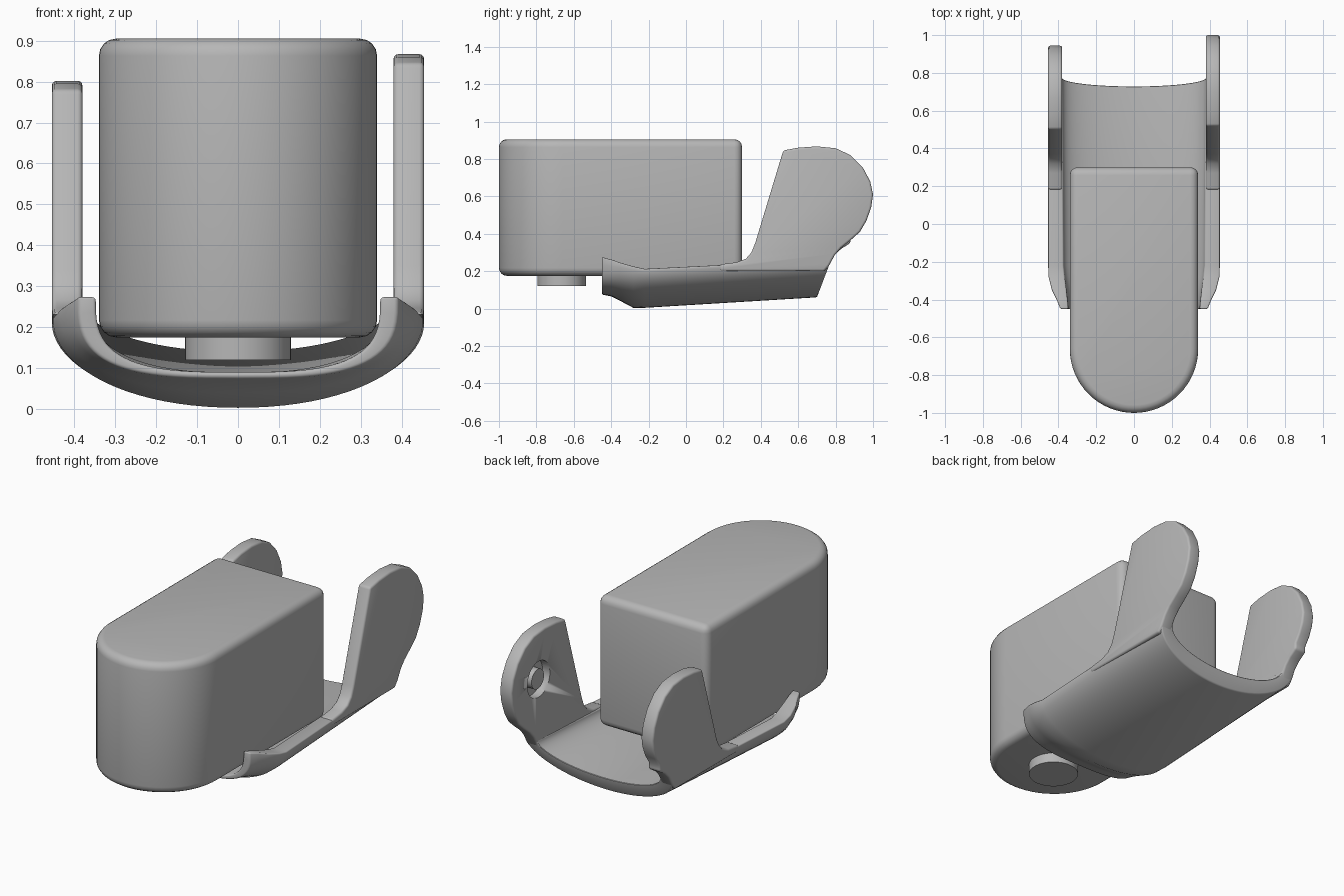
import bpy, bmesh, math

cube = bpy.data.objects.get("Cube")
if cube:
    bpy.data.objects.remove(cube)

grey = bpy.data.materials.new("plain grey")
grey.use_nodes = True
grey.diffuse_color = (0.47, 0.47, 0.47, 1)
grey.node_tree.nodes["Principled BSDF"].inputs["Base Color"].default_value = grey.diffuse_color


def add_object(name, bm, bevel=0.0, segments=3):
    """Turn a bmesh into a bevelled, smooth-shaded object."""
    bmesh.ops.recalc_face_normals(bm, faces=bm.faces)
    mesh = bpy.data.meshes.new(name)
    bm.to_mesh(mesh)
    bm.free()
    obj = bpy.data.objects.new(name, mesh)
    bpy.context.collection.objects.link(obj)
    mesh.materials.append(grey)
    bpy.ops.object.select_all(action='DESELECT')
    obj.select_set(True)
    bpy.context.view_layer.objects.active = obj
    if bevel:
        mod = obj.modifiers.new("rounding", 'BEVEL')
        mod.width, mod.segments = bevel, segments
        mod.limit_method, mod.angle_limit = 'ANGLE', math.radians(40)
        bpy.ops.object.modifier_apply(modifier=mod.name)
    bpy.ops.object.shade_smooth_by_angle(angle=math.radians(35))
    return obj


def extrude(points, offset):
    """Extrude a closed outline of 3D points along an offset."""
    bm = bmesh.new()
    face = bm.faces.new([bm.verts.new(p) for p in points])
    out = bmesh.ops.extrude_face_region(bm, geom=[face])
    moved = [v for v in out["geom"] if isinstance(v, bmesh.types.BMVert)]
    bmesh.ops.translate(bm, verts=moved, vec=offset)
    return bm


def circle(radius, count=40):
    steps = [2 * math.pi * i / count for i in range(count)]
    return [(radius * math.cos(t), radius * math.sin(t)) for t in steps]


# Main body: block with a half-round front
arc = [math.pi + math.pi * i / 32 for i in range(33)]
outline = [(0.34 * math.cos(t), -0.66 + 0.34 * math.sin(t), 0.175) for t in arc]
outline += [(0.34, 0.3, 0.175), (-0.34, 0.3, 0.175)]
add_object("body", extrude(outline, (0, 0, 0.73)), 0.042, 4)

# Round peg under the body
add_object("bottom_peg", extrude([(x, y - 0.665, 0.12) for x, y in circle(0.13)], (0, 0, 0.08)))

# Cradle: U sections lofted front to back
# y, outer half width, bottom, rim, squareness, inner half width, floor
stations = [
    (-0.45, 0.39, 0.075, 0.275, 3.2, 0.347, 0.09),
    (-0.40, 0.41, 0.065, 0.262, 2.9, 0.352, 0.09),
    (-0.35, 0.435, 0.04, 0.245, 2.4, 0.358, 0.088),
    (-0.28, 0.453, 0.003, 0.225, 2.1, 0.367, 0.085),
    (-0.22, 0.455, 0.004, 0.212, 2.0, 0.373, 0.086),
    (0.70, 0.455, 0.06, 0.262, 2.0, 0.38, 0.14),
]
STEPS = 40


def u_curve(half, low, rim, power):
    pts = []
    for i in range(STEPS + 1):
        t = math.pi * (i / STEPS - 0.5)
        s, c = math.sin(t), max(math.cos(t), 0)
        x = math.copysign(abs(s) ** (2 / power), s) * half
        pts.append((x, low + (rim - low) * (1 - c ** (2 / power))))
    return pts


bm = bmesh.new()
rings = []
for y, half, low, rim, power, inner, floor in stations:
    slant = 0.38 if y > 0 else 0
    section = u_curve(half, low, rim, power) + u_curve(inner, floor, rim, power)[::-1]
    rings.append([bm.verts.new((x, y + slant * (z - low), z)) for x, z in section])
size = len(rings[0])
for a, b in zip(rings, rings[1:]):
    for i in range(size):
        j = (i + 1) % size
        bm.faces.new((a[i], a[j], b[j], b[i]))
for ring in (rings[0], rings[-1]):
    for i in range(STEPS):
        bm.faces.new((ring[i], ring[i + 1], ring[size - 2 - i], ring[size - 1 - i]))
add_object("cradle", bm, 0.012)

# Side ears: the one on the right is a little smaller
ear = [(0.18, 0.2), (0.18, 0.236), (0.27, 0.247), (0.32, 0.266), (0.35, 0.3), (0.37, 0.35),
       (0.52, 0.845), (0.6, 0.86), (0.7, 0.867), (0.8, 0.857), (0.88, 0.82), (0.945, 0.755),
       (0.985, 0.68), (1.0, 0.61), (0.99, 0.54), (0.965, 0.47), (0.93, 0.41), (0.88, 0.365),
       (0.83, 0.325), (0.795, 0.285), (0.765, 0.23), (0.74, 0.2)]


def shrink(y, z):
    return (min(y, 0.3 + (y - 0.3) * 0.92) if z > 0.4 else y,
            z - 0.065 * min(max((z - 0.3) / 0.3, 0), 1))


left_ear = add_object("left_ear", extrude([(0.38, y, z) for y, z in ear], (0.075, 0, 0)), 0.012)
small = [shrink(y, z) for y, z in ear]
add_object("right_ear", extrude([(-0.455, y, z) for y, z in small], (0.075, 0, 0)), 0.012)

# Round socket with a pin inside the left ear
HUB_Y, HUB_Z = 0.76, 0.6


def hub(radius, x):
    return [(x, HUB_Y + a, HUB_Z + b) for a, b in circle(radius)]


cutter = add_object("socket_cutter", extrude(hub(0.1, 0.34), (0.085, 0, 0)))
cutter.hide_render = True
bpy.context.view_layer.objects.active = left_ear
cut = left_ear.modifiers.new("socket", 'BOOLEAN')
cut.operation, cut.object, cut.solver = 'DIFFERENCE', cutter, 'EXACT'
bpy.ops.object.modifier_apply(modifier=cut.name)
bpy.data.objects.remove(cutter)
add_object("socket_pin", extrude(hub(0.055, 0.385), (0.05, 0, 0)))
